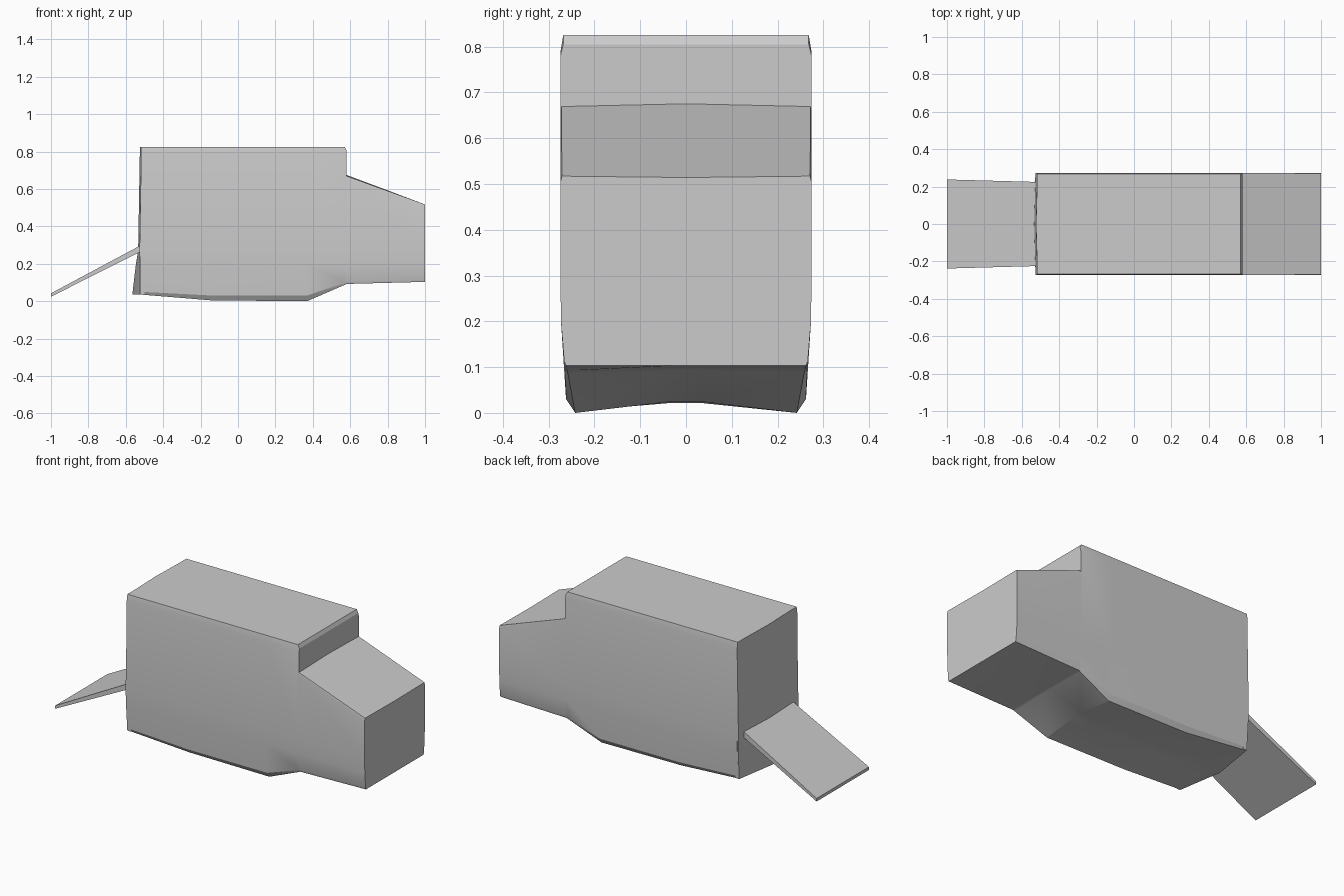
import bpy, bmesh

if "Cube" in bpy.data.objects:
    bpy.data.objects.remove(bpy.data.objects["Cube"])


def loft(name, rings):
    """Skin a list of equal-length closed rings and cap both ends."""
    bm = bmesh.new()
    rows = [[bm.verts.new(p) for p in ring] for ring in rings]
    n = len(rows[0])
    for a, b in zip(rows, rows[1:]):
        for i in range(n):
            j = (i + 1) % n
            bm.faces.new((a[i], a[j], b[j], b[i]))
    bm.faces.new(rows[0])
    bm.faces.new(rows[-1][::-1])
    bmesh.ops.remove_doubles(bm, verts=bm.verts, dist=0.0005)
    bmesh.ops.dissolve_degenerate(bm, edges=bm.edges, dist=0.0005)
    bmesh.ops.recalc_face_normals(bm, faces=bm.faces)
    mesh = bpy.data.meshes.new(name)
    bm.to_mesh(mesh)
    bm.free()
    ob = bpy.data.objects.new(name, mesh)
    bpy.context.collection.objects.link(ob)
    bpy.ops.object.select_all(action='DESELECT')
    ob.select_set(True)
    bpy.context.view_layer.objects.active = ob
    bpy.ops.object.shade_smooth_by_angle(angle=0.35)
    return ob


def section(x, floor_mid, floor, floor_y, sill_y, sill, shoulder, roof, roof_y, crown):
    """Body cross-section at x, mirrored left to right."""
    half = [(0.03, floor_mid), (floor_y, floor), (sill_y, sill), (0.273, 0.2),
            (0.274, 0.28), (0.274, shoulder), (roof_y, roof)]
    left = [(x, y, z) for y, z in half]
    right = [(x, -y, z) for y, z in reversed(half)]
    return left + [(x, 0, crown)] + right


# main body: tall cargo box, stepped down to the sloping hood
box = (0.79, 0.825, 0.268, 0.825)
stations = [
    (-0.518, 0.035, 0.035, 0.258, 0.263, 0.05, *box),
    (-0.14, 0.022, 0.004, 0.242, 0.262, 0.03, *box),
    (0.37, 0.025, 0.0, 0.242, 0.262, 0.03, *box),
    (0.57, 0.093, 0.087, 0.258, 0.264, 0.1, *box),
    (0.58, 0.095, 0.092, 0.26, 0.265, 0.105, 0.78, 0.805, 0.268, 0.805),
    (0.58, 0.095, 0.092, 0.26, 0.265, 0.105, 0.66, 0.669, 0.272, 0.675),
    (1.0, 0.103, 0.103, 0.262, 0.266, 0.113, 0.505, 0.517, 0.271, 0.514),
]
loft("vehicle_body", [section(*s) for s in stations])

# rear wall: slightly peaked at the middle, flaring out near the floor
rear = [(0.035, 0.262, -0.523, -0.565), (0.19, 0.272, -0.524, -0.547),
        (0.27, 0.273, -0.526, -0.534), (0.79, 0.273, -0.517, -0.525),
        (0.825, 0.268, -0.516, -0.524)]
loft("rear_wall", [[(-0.5, -w, z), (edge, -w, z), (mid, 0, z), (edge, w, z), (-0.5, w, z)]
                   for z, w, edge, mid in rear])

# lowered loading ramp
loft("loading_ramp", [[(x, -w, lo), (x, w, lo), (x, w, hi), (x, -w, hi)]
                      for x, w, lo, hi in [(-1.0, 0.238, 0.024, 0.042),
                                           (-0.525, 0.225, 0.262, 0.296)]])
